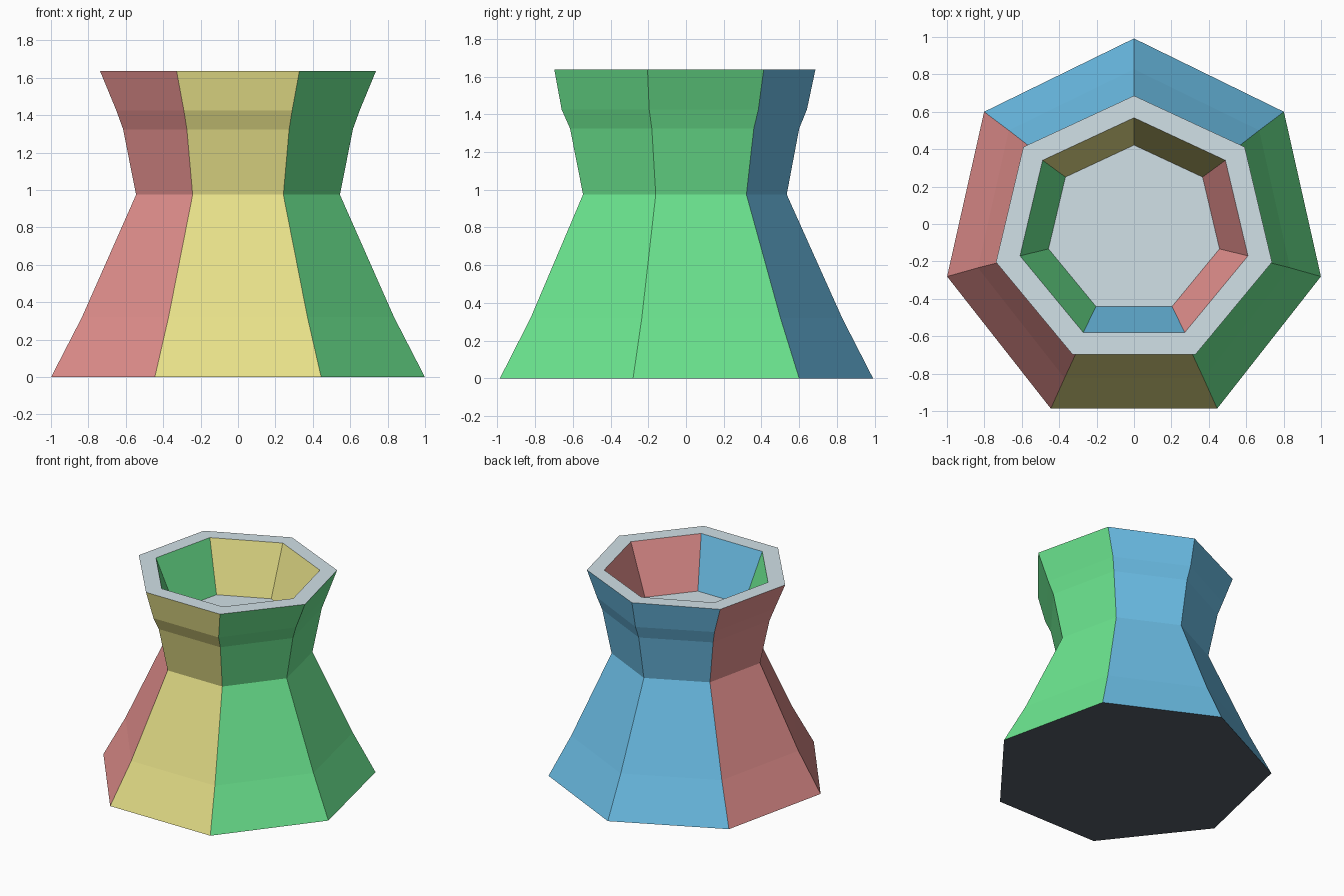
import bpy
import bmesh
from math import pi, sin, cos

cube = bpy.data.objects.get("Cube")
if cube:
    bpy.data.objects.remove(cube)

SIDES = 7

# Rings from the foot, up the outside, over the rim and down to the cup floor:
# (radius in x, radius in y, centre y, height)
RINGS = [
    (1.025, 1.041, -0.049, 0.0),
    (0.856, 0.869, -0.041, 0.32),
    (0.559, 0.568, -0.034, 0.975),
    (0.630, 0.639, -0.039, 1.325),
    (0.667, 0.684, -0.043, 1.425),
    (0.757, 0.728, -0.042, 1.637),
    (0.625, 0.604, -0.036, 1.637),
    (0.469, 0.454, -0.032, 1.245),
]

# One linear colour per facing direction
COLOURS = {
    "soft_yellow": (0.80, 0.75, 0.25),
    "fresh_green": (0.15, 0.80, 0.28),
    "sky_blue": (0.15, 0.52, 0.80),
    "dusty_pink": (0.80, 0.29, 0.28),
    "pale_grey": (0.64, 0.75, 0.80),
    "dark_slate": (0.09, 0.11, 0.14),
}
NAMES = list(COLOURS)


def make_material(name, rgb):
    mat = bpy.data.materials.new(name)
    mat.use_nodes = True
    colour = (*rgb, 1.0)
    mat.diffuse_color = colour
    shader = next(n for n in mat.node_tree.nodes if n.type == "BSDF_PRINCIPLED")
    shader.inputs["Base Color"].default_value = colour
    return mat


def facing_colour(n):
    """Pick the colour by the dominant axis of the normal."""
    if abs(n.z) > max(abs(n.x), abs(n.y)):
        name = "pale_grey" if n.z > 0 else "dark_slate"
    elif abs(n.x) > abs(n.y):
        name = "fresh_green" if n.x > 0 else "dusty_pink"
    else:
        name = "sky_blue" if n.y > 0 else "soft_yellow"
    return NAMES.index(name)


def add_ring(bm, rx, ry, cy, z):
    angles = [pi / 2 + 2 * pi * i / SIDES for i in range(SIDES)]
    return [bm.verts.new((rx * cos(a), cy + ry * sin(a), z)) for a in angles]


# Heptagonal flared body with a recessed cup
bm = bmesh.new()
rings = [add_ring(bm, *ring) for ring in RINGS]
for low, high in zip(rings, rings[1:]):
    for i in range(SIDES):
        j = (i + 1) % SIDES
        bm.faces.new((low[i], low[j], high[j], high[i]))
bm.faces.new(rings[0][::-1])
bm.faces.new(rings[-1])
bm.normal_update()
for face in bm.faces:
    face.material_index = facing_colour(face.normal)

mesh = bpy.data.meshes.new("flared_pedestal")
bm.to_mesh(mesh)
bm.free()
for name, rgb in COLOURS.items():
    mesh.materials.append(make_material(name, rgb))
pedestal = bpy.data.objects.new("flared_pedestal", mesh)
bpy.context.collection.objects.link(pedestal)
